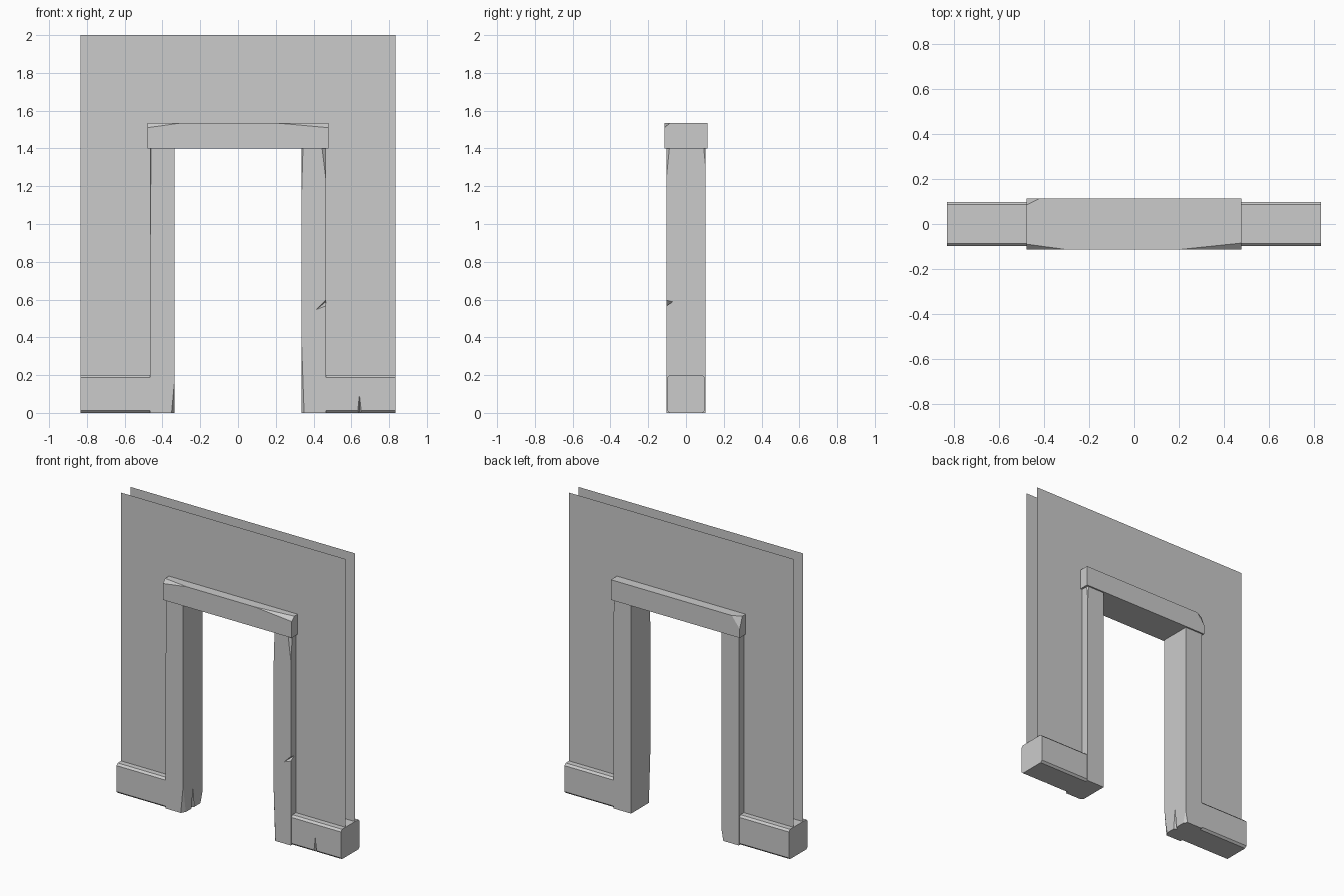
import bpy
import bmesh
from mathutils import Vector

cube = bpy.data.objects.get("Cube")
if cube:
    bpy.data.objects.remove(cube, do_unlink=True)

GREY = (0.6, 0.6, 0.6, 1.0)
stone = bpy.data.materials.new("plain grey stone")
stone.use_nodes = True
stone.diffuse_color = GREY
stone.node_tree.nodes["Principled BSDF"].inputs["Base Color"].default_value = GREY


def finish(bm, name):
    """Turn a bmesh into a named object with the stone material."""
    bmesh.ops.recalc_face_normals(bm, faces=bm.faces[:])
    mesh = bpy.data.meshes.new(name)
    bm.to_mesh(mesh)
    bm.free()
    mesh.materials.append(stone)
    obj = bpy.data.objects.new(name, mesh)
    bpy.context.collection.objects.link(obj)
    return obj


def block(x0, x1, y, z0, z1):
    """Box between two x and z values, symmetric in y."""
    bm = bmesh.new()
    bmesh.ops.create_cube(bm, size=1)
    for v in bm.verts:
        v.co = (x1 if v.co.x > 0 else x0,
                y if v.co.y > 0 else -y,
                z1 if v.co.z > 0 else z0)
    return bm


def chip(bm, a, b, c):
    """Slice off the corner outside the plane through three points."""
    a, b, c = Vector(a), Vector(b), Vector(c)
    normal = (b - a).cross(c - a).normalized()
    middle = sum((v.co for v in bm.verts), Vector()) / len(bm.verts)
    if normal.dot(middle - a) > 0:
        normal.negate()
    bmesh.ops.bisect_plane(bm, geom=bm.verts[:] + bm.edges[:] + bm.faces[:],
                           plane_co=a, plane_no=normal, clear_outer=True)
    rim = [e for e in bm.edges if e.is_boundary]
    bmesh.ops.holes_fill(bm, edges=rim, sides=0)


def notch(obj, *points):
    """Carve a small wedge, given by its corner points, out of an object."""
    bm = bmesh.new()
    for p in points:
        bm.verts.new(p)
    bmesh.ops.convex_hull(bm, input=bm.verts[:])
    cutter = finish(bm, obj.name + "_cutter")
    cutter.hide_render = True
    cutter.display_type = 'WIRE'
    mod = obj.modifiers.new("notch", 'BOOLEAN')
    mod.operation = 'DIFFERENCE'
    mod.solver = 'EXACT'
    mod.object = cutter
    bpy.context.view_layer.update()
    graph = bpy.context.evaluated_depsgraph_get()
    carved = bpy.data.meshes.new_from_object(obj.evaluated_get(graph))
    obj.modifiers.clear()
    obj.data = carved
    bpy.data.objects.remove(cutter, do_unlink=True)


# Thin wall skins with the doorway cut out
W, TOP = 0.833, 2.0
for name, y in (("front_wall", -0.05), ("back_wall", 0.05)):
    bm = bmesh.new()
    outline = [(-W, 0.19), (-W, TOP), (W, TOP), (W, 0.19),
               (0.4, 0.19), (0.4, 1.47), (-0.4, 1.47), (-0.4, 0.19)]
    bm.faces.new([bm.verts.new((x, y, z)) for x, z in outline])
    finish(bm, name)

# Door posts with worn corners
IN, OUT, D, H = 0.335, 0.465, 0.104, 1.4
bm = block(IN, OUT, D, 0, H)
chip(bm, (0.445, -D, H), (OUT, -0.088, H), (OUT, -D, 1.24))
chip(bm, (0.458, D, H), (OUT, 0.094, H), (OUT, D, 1.3))
chip(bm, (0.344, -D, H), (IN, -0.09, H), (IN, -D, 1.1))
chip(bm, (0.35, -D, 0), (IN, -0.085, 0), (IN, -D, 0.42))
left_post = finish(bm, "left_post")
notch(left_post, (0.4, -0.115, 0.535), (0.48, -0.115, 0.615),
      (0.48, -0.115, 0.565), (0.48, -0.06, 0.6))

bm = block(-OUT, -IN, D, 0, H)
chip(bm, (-0.352, -D, 0), (-IN, -0.075, 0), (-IN, -D, 0.18))
chip(bm, (-0.35, D, 0), (-IN, 0.08, 0), (-IN, D, 0.08))
chip(bm, (-0.46, -D, H), (-OUT, -0.096, H), (-OUT, -D, 0.9))
right_post = finish(bm, "right_post")
notch(right_post, (-0.325, -0.02, -0.01), (-0.325, 0.02, -0.01),
      (-0.325, 0, 0.2), (-0.36, 0, -0.01))

# Lintel with worn upper corners
L, D, H = 0.478, 0.114, 1.535
bm = block(-L, L, D, 1.4, H)
chip(bm, (-L, -D, 1.51), (-0.3, -D, H), (-L, -0.09, H))
chip(bm, (L, -D, 1.51), (0.2, -D, H), (L, -0.085, H))
chip(bm, (-L, 0.085, H), (-0.42, D, H), (-L, D, 1.46))
finish(bm, "lintel")

# Skirting blocks with bevelled long edges
for name, x0, x1 in (("left_skirting", 0.43, W), ("right_skirting", -W, -0.43)):
    bm = block(x0, x1, 0.099, 0, 0.2)
    long_edges = [e for e in bm.edges
                  if abs(e.verts[0].co.x - e.verts[1].co.x) > 0.1]
    bmesh.ops.bevel(bm, geom=long_edges, offset=0.013, segments=1,
                    affect='EDGES')
    skirting = finish(bm, name)
    if x0 > 0:
        notch(skirting, (0.625, -0.11, -0.02), (0.66, -0.11, -0.02),
              (0.642, -0.11, 0.14), (0.645, -0.07, -0.02))
